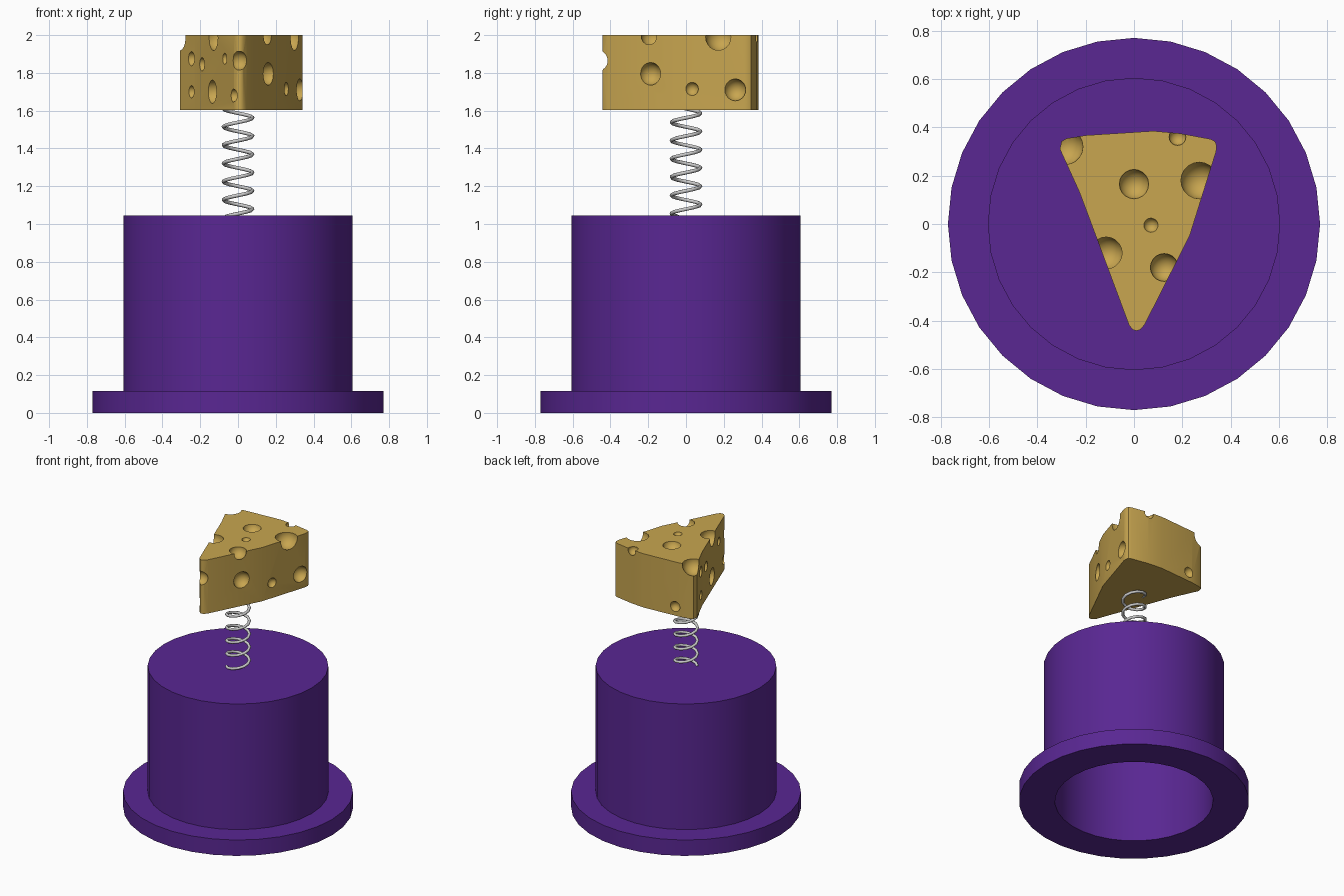
import bpy, bmesh, math
from mathutils import Matrix

if "Cube" in bpy.data.objects:
    bpy.data.objects.remove(bpy.data.objects["Cube"])


def material(name, rgb):
    m = bpy.data.materials.new(name)
    m.diffuse_color = (*rgb, 1)
    m.use_nodes = True
    m.node_tree.nodes["Principled BSDF"].inputs["Base Color"].default_value = m.diffuse_color
    return m


def finish(bm, name, mat=None):
    bmesh.ops.recalc_face_normals(bm, faces=bm.faces)
    me = bpy.data.meshes.new(name)
    bm.to_mesh(me)
    bm.free()
    ob = bpy.data.objects.new(name, me)
    bpy.context.collection.objects.link(ob)
    if mat:
        me.materials.append(mat)
    return ob


def select(ob):
    bpy.ops.object.select_all(action='DESELECT')
    ob.select_set(True)
    bpy.context.view_layer.objects.active = ob


def smooth(ob, angle=35):
    select(ob)
    bpy.ops.object.shade_smooth_by_angle(angle=math.radians(angle))


purple = material("purple_felt", (0.10, 0.02, 0.29))
yellow = material("cheese_yellow", (0.58, 0.38, 0.08))

# Hollow hat: a lathed profile with brim, wall and inner cavity
profile = [(0, 1.045), (0.605, 1.045), (0.605, 0.117), (0.77, 0.117),
           (0.77, 0), (0.53, 0), (0.53, 0.97), (0, 0.97)]
bm = bmesh.new()
verts = [bm.verts.new((r, 0, z)) for r, z in profile]
edges = [bm.edges.new(pair) for pair in zip(verts, verts[1:])]
bmesh.ops.spin(bm, geom=verts + edges, cent=(0, 0, 0), axis=(0, 0, 1),
               angle=2 * math.pi, steps=32, use_duplicate=False)
bmesh.ops.remove_doubles(bm, verts=bm.verts, dist=0.0005)
smooth(finish(bm, "hat", purple))

# Coil spring: a helix with a round bevel
TURNS, STEPS, Z0, Z1 = 6, 12, 1.04, 1.62
cu = bpy.data.curves.new("spring", 'CURVE')
cu.dimensions = '3D'
cu.bevel_depth = 0.01
cu.bevel_resolution = 2
cu.use_fill_caps = True
path = cu.splines.new('POLY')
path.points.add(TURNS * STEPS)
for i, p in enumerate(path.points):
    a = math.radians(215) + 2 * math.pi * i / STEPS
    p.co = (0.077 * math.cos(a), 0.077 * math.sin(a),
            Z0 + (Z1 - Z0) * i / (TURNS * STEPS), 1)
spring = bpy.data.objects.new("spring", cu)
bpy.context.collection.objects.link(spring)
select(spring)
bpy.ops.object.convert(target='MESH')
smooth(spring, 60)

# Cheese wedge: rounded triangle extruded upwards
outline = [(-0.02, -0.42), (-0.005, -0.437), (0.01, -0.442), (0.027, -0.437),
           (0.045, -0.415), (0.23, -0.05), (0.34, 0.30), (0.342, 0.325),
           (0.335, 0.343), (0.315, 0.352), (0.19, 0.375), (0.08, 0.385),
           (-0.20, 0.367), (-0.28, 0.354), (-0.30, 0.342), (-0.307, 0.31),
           (-0.225, 0.13)]
bm = bmesh.new()
base = bm.faces.new([bm.verts.new((x, y, 1.603)) for x, y in outline])
top = bmesh.ops.extrude_face_region(bm, geom=[base])["geom"]
bmesh.ops.translate(bm, vec=(0, 0, 0.397),
                    verts=[v for v in top if isinstance(v, bmesh.types.BMVert)])
cheese = finish(bm, "cheese", yellow)

# Cheese holes: x, y, z, radius of each spherical scoop
holes = [
    (0.00, 0.165, 2.01, 0.062), (0.27, 0.18, 1.99, 0.077), (0.07, -0.005, 2.005, 0.03),
    (-0.115, -0.12, 1.985, 0.068), (0.125, -0.18, 1.995, 0.058),
    (-0.285, 0.32, 1.99, 0.075), (0.18, 0.36, 1.99, 0.036),
    (0.165, -0.19, 1.795, 0.06), (0.263, 0.03, 1.715, 0.036), (0.33, 0.26, 1.71, 0.058),
    (0.005, -0.445, 1.865, 0.05),
    (-0.138, -0.111, 1.70, 0.062), (-0.025, -0.41, 1.68, 0.035), (-0.25, 0.175, 1.70, 0.033),
    (-0.195, 0.036, 1.845, 0.036), (-0.25, 0.175, 1.875, 0.038), (-0.075, -0.286, 1.875, 0.03),
    (-0.17, 0.375, 1.67, 0.038)]
bm = bmesh.new()
for x, y, z, r in holes:
    bmesh.ops.create_uvsphere(bm, u_segments=20, v_segments=12, radius=r,
                              matrix=Matrix.Translation((x, y, z)))
cutter = finish(bm, "hole_cutter", yellow)
for face in cutter.data.polygons:
    face.use_smooth = True
cutter.hide_render = True
cut = cheese.modifiers.new("holes", 'BOOLEAN')
cut.operation = 'DIFFERENCE'
cut.solver = 'EXACT'
cut.use_self = True
cut.object = cutter
select(cheese)
bpy.ops.object.modifier_apply(modifier=cut.name)
bpy.data.objects.remove(cutter)
smooth(cheese)
